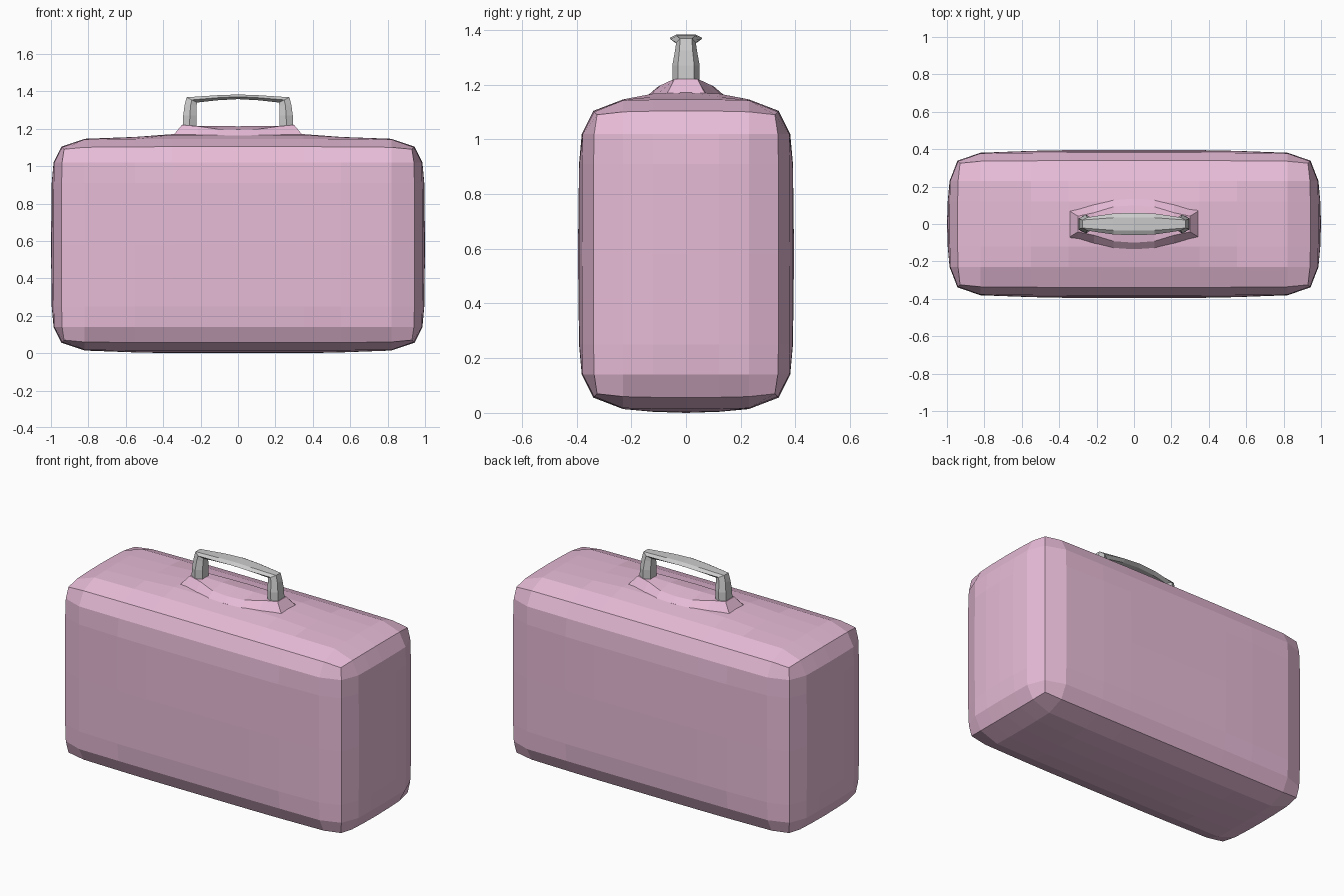
import bpy, bmesh

if "Cube" in bpy.data.objects:
    bpy.data.objects.remove(bpy.data.objects["Cube"])

pink = bpy.data.materials.new("pink_shell")
pink.diffuse_color = (0.80, 0.50, 0.68, 1)
pink.use_nodes = True
pink.node_tree.nodes["Principled BSDF"].inputs["Base Color"].default_value = pink.diffuse_color


def make_object(name, bm, mat=None):
    bmesh.ops.recalc_face_normals(bm, faces=bm.faces)
    me = bpy.data.meshes.new(name)
    bm.to_mesh(me)
    bm.free()
    ob = bpy.data.objects.new(name, me)
    bpy.context.collection.objects.link(ob)
    if mat:
        me.materials.append(mat)
    return ob


def loft(name, rings, mat=None):
    bm = bmesh.new()
    loops = [[bm.verts.new(p) for p in r] for r in rings]
    n = len(loops[0])
    for a, b in zip(loops, loops[1:]):
        for i in range(n):
            j = (i + 1) % n
            bm.faces.new((a[i], a[j], b[j], b[i]))
    bm.faces.new(loops[0])
    bm.faces.new(loops[-1])
    return make_object(name, bm, mat)


# Case body: box grid whose six faces bulge away from firm edges
half = (1.0, 0.395, 0.58)
mid_z = 0.58
inner = ([0, 0.35, 0.55, 0.82], [0, 0.12, 0.23], [0, 0.33, 0.44])
drops = {0: 0.056, 1: 0.014, 2: 0.004}       # bulge fall-off, counted from the edge


def axis_levels(axis):
    pos = inner[axis] + [half[axis]]
    last = len(pos) - 1
    out = [(-p, drops.get(last - i, 0)) for i, p in enumerate(pos)][:0:-1]
    return out + [(p, drops.get(last - i, 0)) for i, p in enumerate(pos)]


levels = [axis_levels(a) for a in range(3)]


def shell_point(idx):
    lv = [levels[a][idx[a]] for a in range(3)]
    co = [l[0] for l in lv]
    for a in range(3):
        if idx[a] in (0, len(levels[a]) - 1):
            d, e = sorted(lv[b][1] for b in range(3) if b != a)
            co[a] *= 1 - (e + 0.25 * d) / half[a]
    co[2] += mid_z
    # gentle rise beneath the handle
    if co[2] > 1.12 and abs(co[0]) < 0.4 and abs(co[1]) < 0.15:
        co[2] += 0.011
    return co


bm = bmesh.new()
cache = {}


def shell_vert(idx):
    if idx not in cache:
        cache[idx] = bm.verts.new(shell_point(idx))
    return cache[idx]


for a in range(3):
    b, c = (a + 1) % 3, (a + 2) % 3
    for side in (0, len(levels[a]) - 1):
        for i in range(len(levels[b]) - 1):
            for j in range(len(levels[c]) - 1):
                quad = []
                for di, dj in ((0, 0), (1, 0), (1, 1), (0, 1)):
                    k = [0, 0, 0]
                    k[a], k[b], k[c] = side, i + di, j + dj
                    quad.append(shell_vert(tuple(k)))
                bm.faces.new(quad)
make_object("case_body", bm, pink)

# Handle mount: low lens-shaped rise (x, foot half width, rim half width, rim z, ridge z)
mount = [(0.345, 0.075, 0.070, 1.166, 1.166), (0.30, 0.080, 0.042, 1.22, 1.22),
         (0.215, 0.105, 0.060, 1.213, 1.215), (0.11, 0.128, 0.092, 1.198, 1.214),
         (0.0, 0.135, 0.100, 1.195, 1.213)]
mount = [(-m[0],) + m[1:] for m in mount] + mount[-2::-1]
loft("handle_mount",
     [[(x, -f, 1.14), (x, -f, 1.165), (x, -r, z), (x, 0, top), (x, r, z), (x, f, 1.165),
       (x, f, 1.14)] for x, f, r, z, top in mount], pink)

# Handle: six-sided section swept up, across and down (outer xz, inner xz, half width)
bar = [((0.297, 1.19), (0.222, 1.19), 0.050), ((0.293, 1.27), (0.222, 1.27), 0.050),
       ((0.286, 1.325), (0.221, 1.325), 0.040),
       ((0.275, 1.368), (0.219, 1.340), 0.036), ((0.11, 1.379), (0.11, 1.352), 0.056),
       ((0.0, 1.383), (0.0, 1.358), 0.060)]
bar = [((-o[0], o[1]), (-i[0], i[1]), w) for o, i, w in bar] + bar[-2::-1]
rings = []
for o, i, w in bar:
    m = ((o[0] + i[0]) / 2, (o[1] + i[1]) / 2)
    rings.append([(p[0], s * w, p[1]) for p, s in
                  ((o, -0.6), (m, -1), (i, -0.6), (i, 0.6), (m, 1), (o, 0.6))])
loft("carry_handle", rings)
